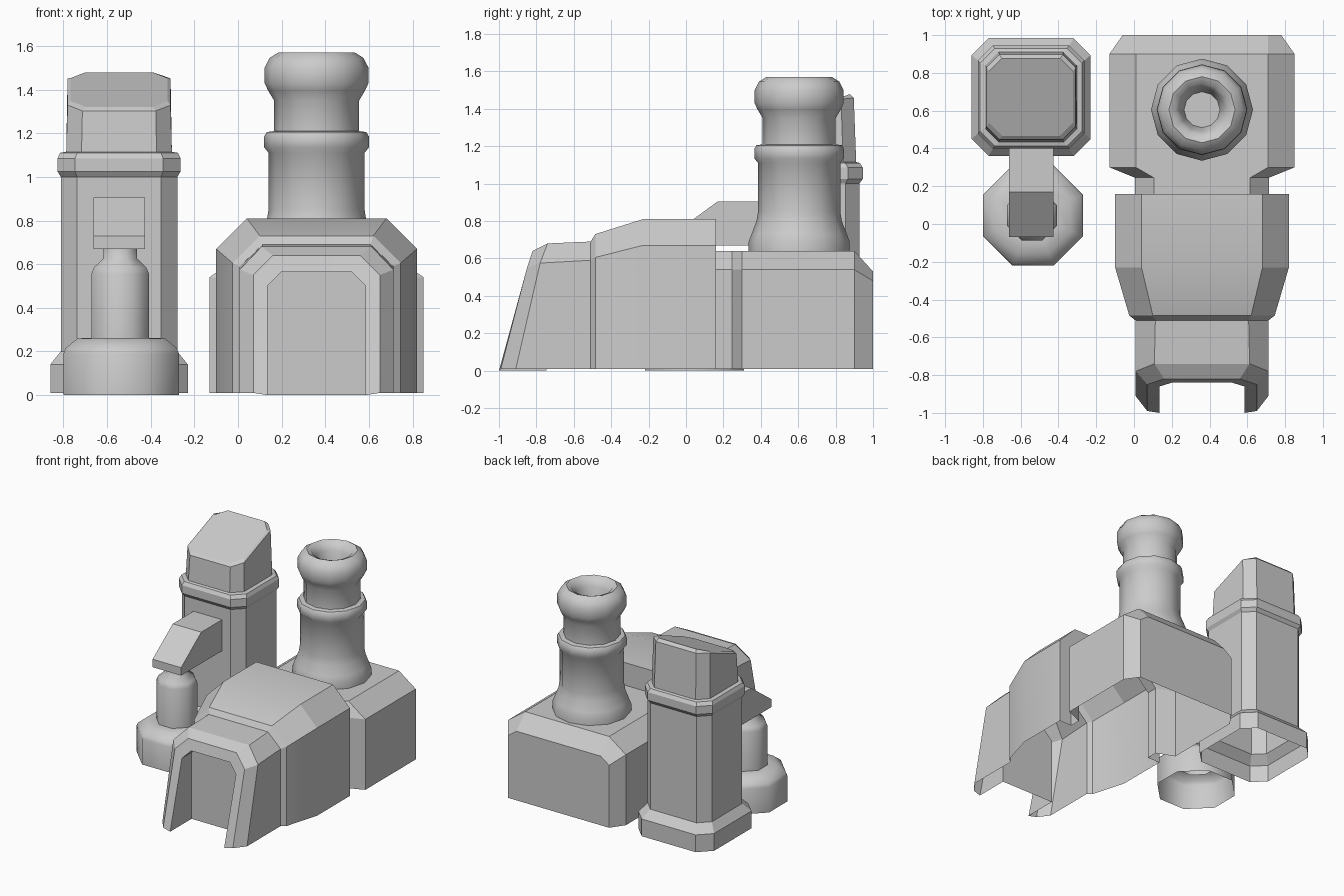
import bpy, bmesh
from math import sin, cos, pi, radians

if "Cube" in bpy.data.objects:
    bpy.data.objects.remove(bpy.data.objects["Cube"])


def loft(name, rings, closed=True, cap_start=False, cap_end=False, smooth=None):
    """Skin a list of equal-length point rings."""
    bm = bmesh.new()
    vs = [[bm.verts.new(p) for p in r] for r in rings]
    n = len(rings[0])
    for a, b in zip(vs, vs[1:]):
        for i in range(n if closed else n - 1):
            j = (i + 1) % n
            bm.faces.new((a[i], a[j], b[j], b[i]))
    if cap_start:
        bm.faces.new(vs[0])
    if cap_end:
        bm.faces.new(vs[-1])
    bmesh.ops.recalc_face_normals(bm, faces=bm.faces[:])
    me = bpy.data.meshes.new(name)
    bm.to_mesh(me)
    bm.free()
    ob = bpy.data.objects.new(name, me)
    bpy.context.collection.objects.link(ob)
    if smooth:
        bpy.ops.object.select_all(action='DESELECT')
        ob.select_set(True)
        bpy.context.view_layer.objects.active = ob
        bpy.ops.object.shade_smooth_by_angle(angle=radians(smooth))
    return ob


def arch(w, zs, zt, c, yb, ys=None, yt=None, z0=0.01, cx=0.36):
    """Open arch section: half width, shoulder z, top z, chamfer, y at base/shoulder/top."""
    ys = yb if ys is None else ys
    yt = yb if yt is None else yt
    half = [(-w, yb, z0), (-w, ys, zs), (-w + c, yt, zt)]
    full = half + [(-x, y, z) for x, y, z in reversed(half)]
    return [(cx + x, y, z) for x, y, z in full]


def lathe(name, prof, cx, cy, n, offset, smooth, cap_end=True):
    rings = [[(cx + r * cos(2 * pi * i / n + offset), cy + r * sin(2 * pi * i / n + offset), z)
              for i in range(n)] for r, z in prof]
    return loft(name, rings, cap_end=cap_end, smooth=smooth)


def octo(hx, hy, c, z, cx=-0.545, cy=0.672):
    """Chamfered rectangle; z may be a function of local y."""
    pts = [(hx, hy - c), (hx - c, hy), (c - hx, hy), (-hx, hy - c),
           (-hx, c - hy), (c - hx, -hy), (hx - c, -hy), (hx, c - hy)]
    f = z if callable(z) else (lambda y: z)
    return [(cx + x, cy + y, f(y)) for x, y in pts]


# Main housing: rear block, neck, wider hood and recessed front opening
loft("main_housing", [
    arch(.42, .48, .53, .07, 1.0),
    arch(.49, .54, .64, .14, .9),
    arch(.49, .54, .64, .14, .3),
    arch(.355, .54, .64, .10, .245),
    arch(.355, .54, .64, .10, .16),
    arch(.46, .67, .81, .14, .16),
    arch(.46, .67, .81, .14, -.23),
    arch(.385, .605, .73, .125, -.485),
    arch(.352, .59, .69, .105, -.51),
    arch(.352, .575, .68, .10, -.91, -.78, -.74),
    arch(.29, .55, .64, .09, -.99, -.85, -.82),
    arch(.225, .50, .565, .065, -1.0, -.86, -.84, z0=0),
    arch(.225, .50, .565, .065, -.745, z0=0),
], closed=False, cap_start=True, cap_end=True, smooth=20)

# Round chimney with collar, flared lip and bore
lathe("chimney", [
    (.27, .63), (.27, .69), (.255, .73), (.228, .80), (.22, .85), (.22, 1.11),
    (.24, 1.135), (.24, 1.185), (.228, 1.205), (.195, 1.21), (.195, 1.35),
    (.222, 1.395), (.238, 1.43), (.238, 1.50), (.215, 1.545), (.175, 1.57),
    (.14, 1.555), (.115, 1.51), (.095, 1.42),
], .36, .605, 12, pi / 2, 50)

# Chamfered square tower with plinth, collar and sloped cap
loft("square_tower", [
    octo(.315, .312, .09, .01), octo(.315, .312, .09, .14),
    octo(.267, .255, .075, .20), octo(.267, .255, .075, 1.00),
    octo(.282, .273, .08, 1.025), octo(.282, .273, .08, 1.085),
    octo(.27, .258, .078, 1.11), octo(.242, .238, .07, 1.115),
    octo(.236, .225, .068, lambda y: min(1.39 + .39 * y, 1.458)),
    octo(.222, .205, .068, lambda y: 1.40 + .385 * y),
], cap_end=True)

# Octagonal pedestal and post
k = 1 / cos(pi / 8)
lathe("pedestal", [(r * k, z) for r, z in [
    (.265, 0), (.265, .19), (.255, .215), (.20, .26), (.132, .262)]],
    -.535, .045, 8, pi / 8, 50, cap_end=True)
lathe("post", [(r * k, z) for r, z in [
    (.132, .2), (.132, .555), (.12, .585), (.078, .625), (.076, .68)]],
    -.54, .045, 8, pi / 8, 50)

# Wedge arm joining post to tower
side = [(-.07, .67), (-.07, .73), (.17, .905), (.425, .905), (.425, .67)]
loft("arm", [[(x, y, z) for y, z in side] for x in (-.662, -.425)],
     cap_start=True, cap_end=True)
